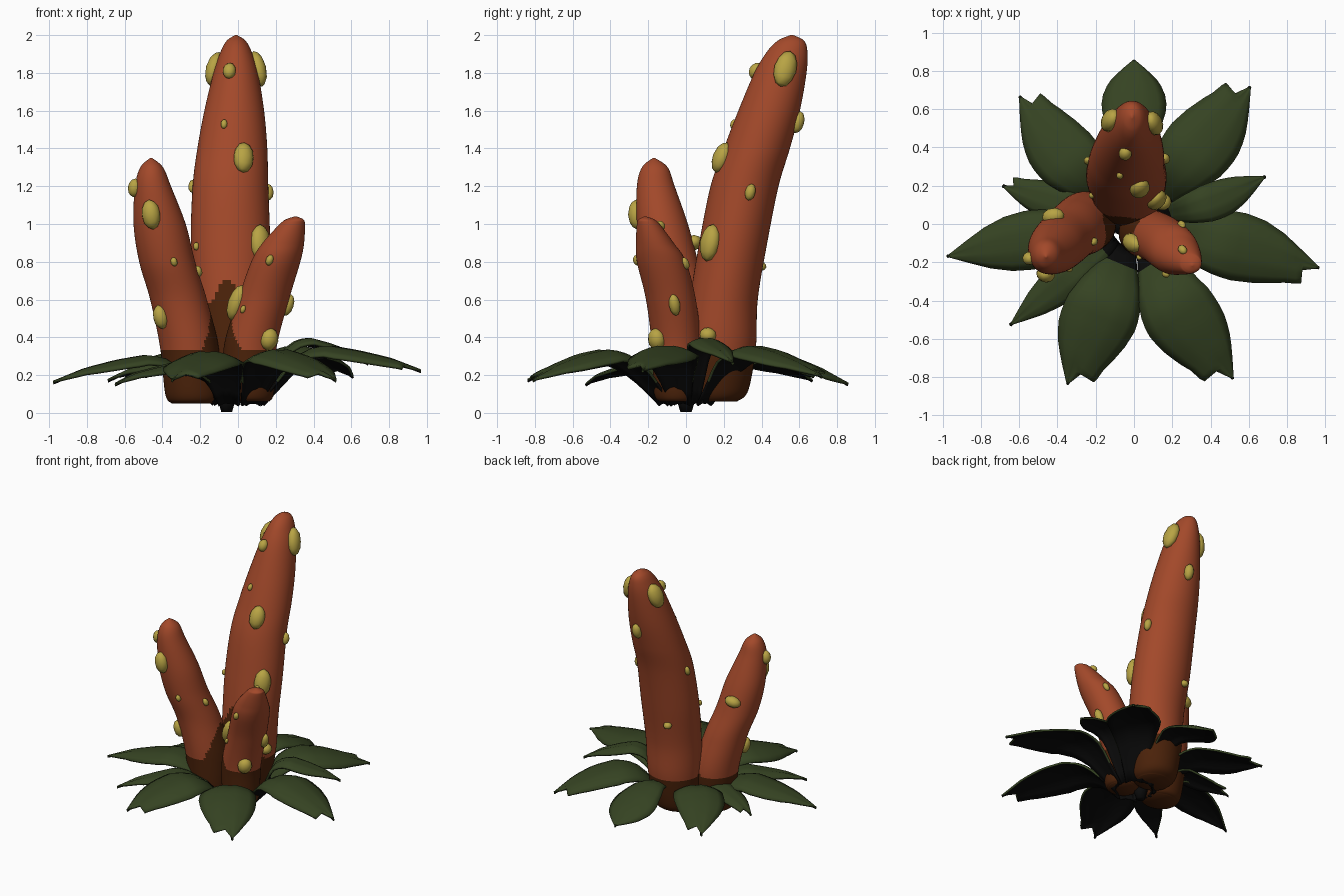
import bpy, bmesh, math
from mathutils import Vector, Matrix

if "Cube" in bpy.data.objects:
    bpy.data.objects.remove(bpy.data.objects["Cube"])


def material(name, rgb):
    m = bpy.data.materials.new(name)
    m.diffuse_color = (*rgb, 1)
    m.use_nodes = True
    m.node_tree.nodes["Principled BSDF"].inputs["Base Color"].default_value = m.diffuse_color
    return m


RED = material("stalk red", (0.365, 0.066, 0.023))
BROWN = material("dark base brown", (0.07, 0.016, 0.003))
GREEN = material("leaf green", (0.036, 0.056, 0.016))
BLACK = material("leaf underside black", (0.003, 0.003, 0.003))
YELLOW = material("spot yellow", (0.48, 0.37, 0.058))


def finish(name, bm, mats):
    me = bpy.data.meshes.new(name)
    for f in bm.faces:
        f.smooth = True
    bm.to_mesh(me)
    bm.free()
    for m in mats:
        me.materials.append(m)
    ob = bpy.data.objects.new(name, me)
    bpy.context.collection.objects.link(ob)
    return ob


def lerp(table, u):
    for (a, va), (b, vb) in zip(table, table[1:]):
        if u <= b:
            return va + (vb - va) * (u - a) / (b - a)
    return table[-1][1]


# Stalk profiles: z, centre x, centre y, half width x, half width y
STALKS = {
    "tall_stalk": [(.06, -.04, .16, .12, .11), (.12, -.04, .165, .16, .165), (.35, -.035, .18, .19, .19),
                   (.6, -.035, .2, .2, .18), (.9, -.04, .25, .21, .18), (1.2, -.04, .31, .2, .18),
                   (1.4, -.03, .375, .185, .175), (1.6, -.02, .44, .158, .163),
                   (1.8, -.012, .5, .118, .138), (1.91, -.01, .535, .083, .108),
                   (1.97, -.01, .555, .05, .07), (2.0, -.01, .56, .005, .008)],
    "left_stalk": [(.05, -.24, 0, .11, .10), (.1, -.24, 0, .145, .14), (.35, -.258, .005, .155, .165),
                   (.6, -.315, -.03, .15, .155), (.8, -.375, -.085, .148, .15),
                   (1.0, -.415, -.125, .138, .135), (1.2, -.45, -.16, .095, .1),
                   (1.3, -.457, -.165, .06, .068), (1.35, -.46, -.17, .005, .005)],
    "right_stalk": [(.06, .065, -.05, .1, .09), (.11, .06, -.05, .13, .12), (.35, .065, -.05, .14, .13),
                    (.6, .135, -.08, .135, .132), (.8, .2, -.13, .13, .13), (.9, .24, -.165, .11, .1),
                    (1.0, .288, -.2, .066, .06), (1.025, .3, -.21, .045, .04), (1.04, .305, -.215, .005, .005)],
}


def ring_at(knots, t):
    i = min(int(t), len(knots) - 2)
    f = t - i
    p = [knots[max(0, min(len(knots) - 1, i + k))] for k in (-1, 0, 1, 2)]
    return [b + f * .5 * (c - a + f * (2 * a - 5 * b + 4 * c - d + f * (3 * (b - c) + d - a)))
            for a, b, c, d in zip(*p)]


def stalk(name, knots, sides=56, steps=14):
    bm = bmesh.new()
    rings = []
    for s in range((len(knots) - 1) * steps + 1):
        z, x, y, rx, ry = ring_at(knots, s / steps)
        rings.append([bm.verts.new((x + rx * math.cos(a), y + ry * math.sin(a), z))
                      for a in (2 * math.pi * k / sides for k in range(sides))])
    for lo, hi in zip(rings, rings[1:]):
        for k in range(sides):
            n = (k + 1) % sides
            bm.faces.new((lo[k], lo[n], hi[n], hi[k]))
    bm.faces.new(rings[0][::-1])
    bm.faces.new(rings[-1])
    # dark foot, climbing higher where the stalks meet
    for f in bm.faces:
        c = f.calc_center_median()
        d = math.hypot(c.x + .06, c.y - .03)
        f.material_index = int(c.z < .34 + .4 * max(0, 1 - d / .22))
    finish(name, bm, [RED, BROWN])


for name, knots in STALKS.items():
    stalk(name, knots)


def nearest(knots, z):
    return ring_at(knots, min((k * .02 for k in range((len(knots) - 1) * 50)),
                              key=lambda t: abs(ring_at(knots, t)[0] - z)))


def surface(knots, z, a):
    zz, x, y, rx, ry = nearest(knots, z)
    return Vector((x + rx * math.cos(a), y + ry * math.sin(a), zz))


# Spots: approximate place (snapped to the stalk), half width, half height
SPOTS = {
    "tall_stalk": [(-.15, .55, 1.82, .06, .095), (.13, .53, 1.82, .06, .1), (-.05, .35, 1.81, .035, .045),
                   (-.09, .2, 1.53, .018, .026), (.04, .16, 1.35, .055, .085), (.16, .34, 1.17, .028, .045),
                   (.14, .11, .9, .06, .1), (.0, .6, 1.54, .035, .06), (-.24, .33, 1.2, .02, .035),
                   (-.13, .41, .78, .03, .025), (-.22, .15, .88, .016, .022), (.14, .12, .41, .045, .04)],
    "left_stalk": [(-.55, -.18, 1.19, .035, .05), (-.46, -.26, 1.05, .05, .08), (-.34, -.23, .8, .018, .025),
                   (-.42, -.13, .51, .04, .065), (-.22, -.09, .75, .02, .03), (-.42, .03, .9, .06, .04)],
    "right_stalk": [(-.02, -.1, .58, .05, .1), (.18, -.17, .39, .05, .06), (.17, -.25, .81, .02, .03),
                    (.27, -.06, .57, .03, .06), (.03, -.17, .55, .014, .022), (.25, 0, .79, .02, .035),
                    (.25, -.13, .99, .022, .03)],
}
for name, spots in SPOTS.items():
    knots = STALKS[name]
    bm = bmesh.new()
    for x, y, z, w, h in spots:
        _, cx, cy, rx, ry = nearest(knots, z)
        a = math.atan2((y - cy) / ry, (x - cx) / rx)
        p = surface(knots, z, a)
        up = (surface(knots, z + .04, a) - surface(knots, z - .04, a)).normalized()
        out = Vector((math.cos(a) / rx, math.sin(a) / ry, 0))
        side = up.cross(out).normalized()
        out = side.cross(up)
        if out.dot(Vector((math.cos(a), math.sin(a), 0))) < 0:
            out.negate()
        m = Matrix((out * min(w, .045), side * w, up * h)).transposed().to_4x4()
        bmesh.ops.create_icosphere(bm, subdivisions=2, radius=1, matrix=Matrix.Translation(p + out * .004) @ m)
    bmesh.ops.recalc_face_normals(bm, faces=bm.faces)
    finish(name + "_spots", bm, [YELLOW])

# Leaves: tip x, tip y, half width, crest z, tip z, sideways bend, side of the torn tooth, fullness towards tip
LEAVES = [(0, .86, .17, .33, .16, 0, 0, 1.9), (.61, .72, .19, .36, .2, 0, 1, 1.1),
          (.69, .25, .1, .4, .27, -.03, 0, 1.1), (.97, -.23, .18, .36, .23, .01, -1, 1),
          (.52, -.81, .2, .34, .18, -.05, -1, 1.1), (-.35, -.84, .2, .33, .18, .02, 1, 1.1),
          (-.65, -.53, .1, .27, .16, 0, 0, 1), (-.98, -.17, .155, .31, .17, -.01, 0, 1),
          (-.69, .2, .1, .29, .18, 0, -1, 1.2), (-.6, .67, .175, .33, .18, .03, -1, 1.1)]
WIDTH = [(0, .3), (.12, .5), (.25, .78), (.4, .97), (.5, 1), (.62, .93), (.75, .7), (.87, .38), (1, .01)]
TOOTH = [(0, .3), (.12, .5), (.25, .78), (.4, .97), (.5, 1), (.62, .93), (.75, .78), (.88, .58),
         (.9, .2), (1, .01)]


def leaf(i, tx, ty, hw, crest, tip_z, bend, tooth, full):
    tip = Vector((tx, ty))
    d = tip.normalized()
    left = Vector((-d.y, d.x))
    start = d * .12
    rise = [(0, .06), (.1, .17), (.22, crest - .06), (.33, crest - .012), (.43, crest),
            (.6, crest - .025), (.8, (crest + tip_z) / 2), (1, tip_z)]
    us = [k / 16 for k in range(14)] + [.85, .88, .902, .94, .97, 1]
    bm = bmesh.new()
    rows = []
    for u in us:
        mid = start.lerp(tip, u) + left * bend * math.sin(math.pi * u)
        row = []
        for v in (-1, -.75, -.5, -.25, 0, .25, .5, .75, 1):
            torn = v * tooth > 0
            w = hw * lerp(TOOTH if torn else WIDTH, u if torn else u ** full)
            # the torn lobe points forward
            q = mid + left * w * v + d * (.03 * abs(v) if torn and .84 < u < .89 else 0)
            z = lerp(rise, u) - .3 * w * v * v - .006 * (v == 0)
            row.append(bm.verts.new((q.x, q.y, z)))
        rows.append(row)
    for k, (a, b) in enumerate(zip(rows, rows[1:])):
        for j in range(8):
            f = bm.faces.new((a[j], a[j + 1], b[j + 1], b[j]))
            f.normal_flip()
            f.material_index = int(us[k] < .12)
    bm.normal_update()
    if sum(f.normal.z for f in bm.faces) < 0:
        bmesh.ops.reverse_faces(bm, faces=bm.faces)
    ob = finish("leaf_%d" % i, bm, [GREEN, BLACK])
    # black underside
    mod = ob.modifiers.new("thickness", 'SOLIDIFY')
    mod.thickness = .014
    mod.offset = -1
    mod.material_offset = 1


for i, spec in enumerate(LEAVES):
    leaf(i + 1, *spec)

# Small black root below the crown
bm = bmesh.new()
bmesh.ops.create_cone(bm, cap_ends=True, segments=10, radius1=.03, radius2=.06, depth=.1,
                      matrix=Matrix.Translation((-.06, 0, .055)))
finish("root", bm, [BLACK])
